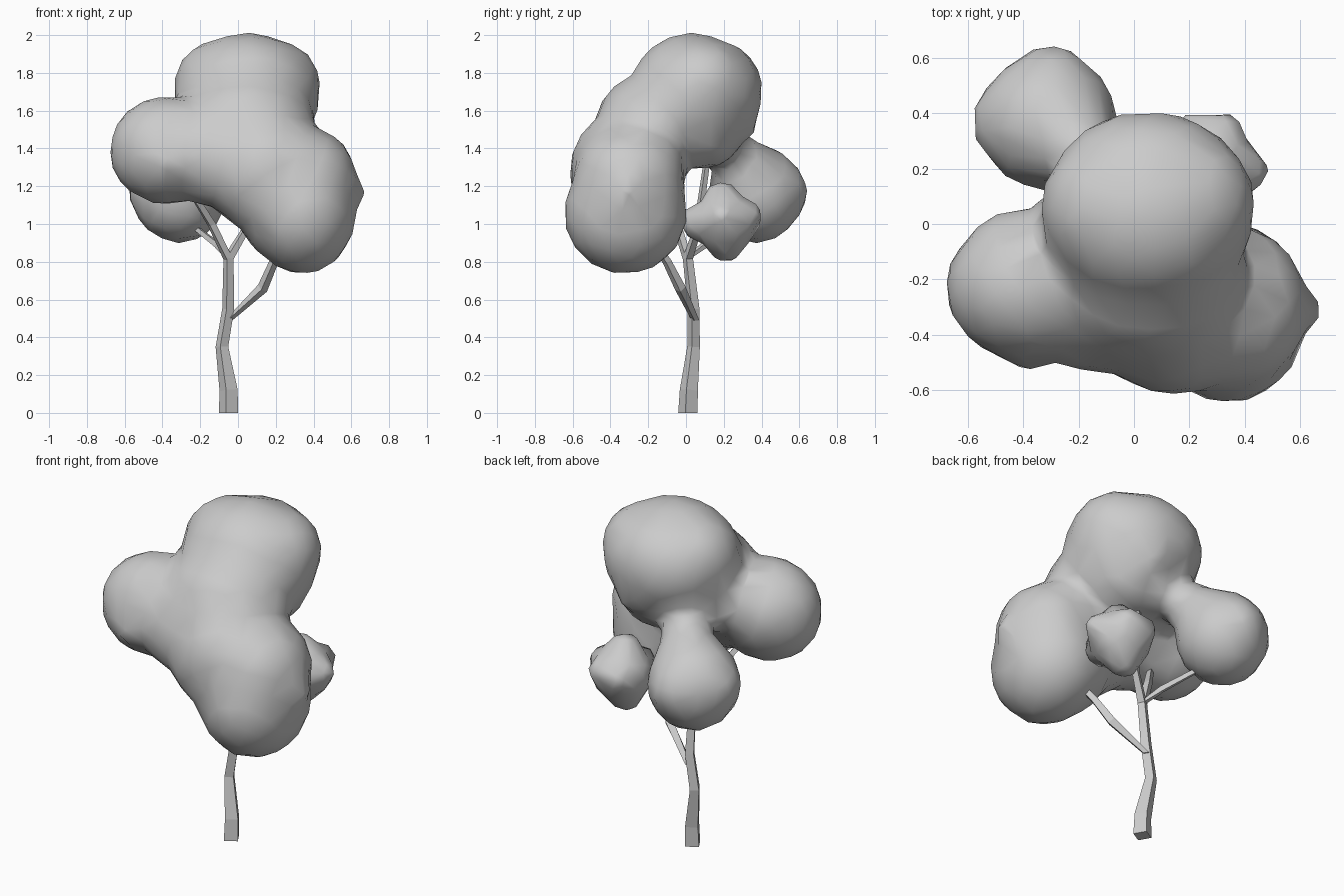
import bpy, bmesh, math
from mathutils import Vector, Matrix

def add_object(name, bm):
    me = bpy.data.meshes.new(name)
    bm.to_mesh(me)
    bm.free()
    ob = bpy.data.objects.new(name, me)
    bpy.context.collection.objects.link(ob)
    return ob

def limb(name, pts, twist=30):
    """Square tube through (x, y, z, width) points, first ring horizontal."""
    bm = bmesh.new()
    rings = []
    for i, (x, y, z, w) in enumerate(pts):
        a = Vector(pts[max(i - 1, 0)][:3])
        b = Vector(pts[min(i + 1, len(pts) - 1)][:3])
        d = (b - a).normalized() if i else Vector((0, 0, 1))
        u = (Vector((1, 0, 0)) - d * d.x).normalized()
        u = Matrix.Rotation(math.radians(twist), 3, d) @ u
        v = d.cross(u)
        c = Vector((x, y, z))
        rings.append([bm.verts.new(c + (u * s + v * t) * w / 2)
                      for s, t in ((-1, -1), (1, -1), (1, 1), (-1, 1))])
    for r, q in zip(rings, rings[1:]):
        for k in range(4):
            bm.faces.new((r[k], r[(k + 1) % 4], q[(k + 1) % 4], q[k]))
    bm.faces.new(rings[0][::-1])
    bm.faces.new(rings[-1])
    return add_object(name, bm)

def foliage(name, blobs, ratio, rounds):
    """Blobs (centre, radii) melted into one rounded, low-poly leaf mass."""
    bm = bmesh.new()
    for c, r in blobs:
        m = Matrix.Translation(c) @ Matrix.Diagonal((*r, 1))
        bmesh.ops.create_icosphere(bm, subdivisions=3, radius=1, matrix=m)
    ob = add_object(name, bm)
    rm = ob.modifiers.new("melt", 'REMESH')
    rm.mode = 'VOXEL'
    rm.voxel_size = 0.03
    sm = ob.modifiers.new("round", 'SMOOTH')
    sm.factor = 0.5
    sm.iterations = rounds
    dc = ob.modifiers.new("simplify", 'DECIMATE')
    dc.ratio = ratio
    # bake the result and shade it smooth
    me = bpy.data.meshes.new_from_object(
        ob.evaluated_get(bpy.context.evaluated_depsgraph_get()))
    ob.modifiers.clear()
    ob.data = me
    for p in me.polygons:
        p.use_smooth = True
    return ob

# Trunk and branches
limb("trunk", [(-0.05, 0.01, 0, 0.075), (-0.05, 0.015, 0.12, 0.07),
               (-0.085, 0.04, 0.35, 0.049), (-0.052, 0.04, 0.55, 0.046),
               (-0.05, 0.01, 0.82, 0.04), (0.04, 0.06, 0.97, 0.032),
               (0.07, 0.12, 1.4, 0.024)])
limb("right_branch", [(-0.05, 0.05, 0.49, 0.03), (0.13, -0.03, 0.66, 0.042),
                      (0.19, -0.1, 0.8, 0.034), (0.25, -0.2, 0.95, 0.028)])
limb("left_branch", [(-0.05, 0.01, 0.81, 0.038), (-0.14, -0.05, 1.0, 0.034),
                     (-0.24, -0.15, 1.16, 0.028)])
limb("back_branch", [(-0.05, 0.01, 0.82, 0.028), (-0.11, 0.1, 0.89, 0.028),
                     (-0.25, 0.3, 1.0, 0.022)])

# Crown: top, front left, front right and back left masses joined together
foliage("main_crown", [
    ((0.05, 0.03, 1.67), (0.385, 0.34, 0.345)),   # top
    ((0.05, 0.14, 1.7), (0.35, 0.27, 0.28)),
    ((0.18, 0.08, 1.74), (0.26, 0.26, 0.24)),
    ((-0.09, 0.06, 1.74), (0.25, 0.26, 0.24)),
    ((0.05, -0.16, 1.53), (0.36, 0.32, 0.28)),
    ((0.08, 0.09, 1.5), (0.27, 0.22, 0.21)),
    ((0.12, 0.28, 1.53), (0.12, 0.1, 0.1)),
    ((-0.15, -0.06, 1.5), (0.24, 0.24, 0.22)),
    ((-0.38, -0.23, 1.39), (0.305, 0.27, 0.29)),  # front left
    ((-0.4, -0.15, 1.41), (0.23, 0.21, 0.23)),
    ((-0.38, -0.44, 1.33), (0.1, 0.1, 0.1)),
    ((-0.12, -0.28, 1.36), (0.29, 0.26, 0.27)),
    ((0.15, -0.31, 1.28), (0.34, 0.31, 0.33)),    # front right
    ((0.34, -0.32, 1.06), (0.29, 0.33, 0.33)),
    ((0.24, -0.3, 1.08), (0.24, 0.3, 0.28)),
    ((0.35, -0.3, 1.24), (0.28, 0.3, 0.28)),
    ((0.6, -0.31, 1.17), (0.08, 0.085, 0.085)),
    ((-0.31, 0.37, 1.16), (0.255, 0.255, 0.265)), # back left
    ((-0.3, 0.47, 1.17), (0.17, 0.18, 0.18)),
    ((-0.42, 0.37, 1.18), (0.17, 0.17, 0.17)),
    ((-0.24, 0.31, 1.28), (0.18, 0.18, 0.175)),
    ((-0.16, 0.23, 1.38), (0.14, 0.13, 0.13)),
], 0.065, 14)

# Small leaf cluster at the back right
foliage("back_right_leaves", [
    ((0.27, 0.21, 1.01), (0.175, 0.165, 0.17)),
    ((0.32, 0.32, 1.05), (0.08, 0.09, 0.08)),
    ((0.22, 0.33, 1.03), (0.08, 0.08, 0.08)),
    ((0.41, 0.19, 1.04), (0.08, 0.08, 0.08)),
    ((0.27, 0.19, 1.13), (0.1, 0.1, 0.1)),
    ((0.25, 0.21, 0.89), (0.1, 0.1, 0.1)),
    ((0.27, 0.07, 1.01), (0.11, 0.11, 0.1)),
], 0.1, 8)
